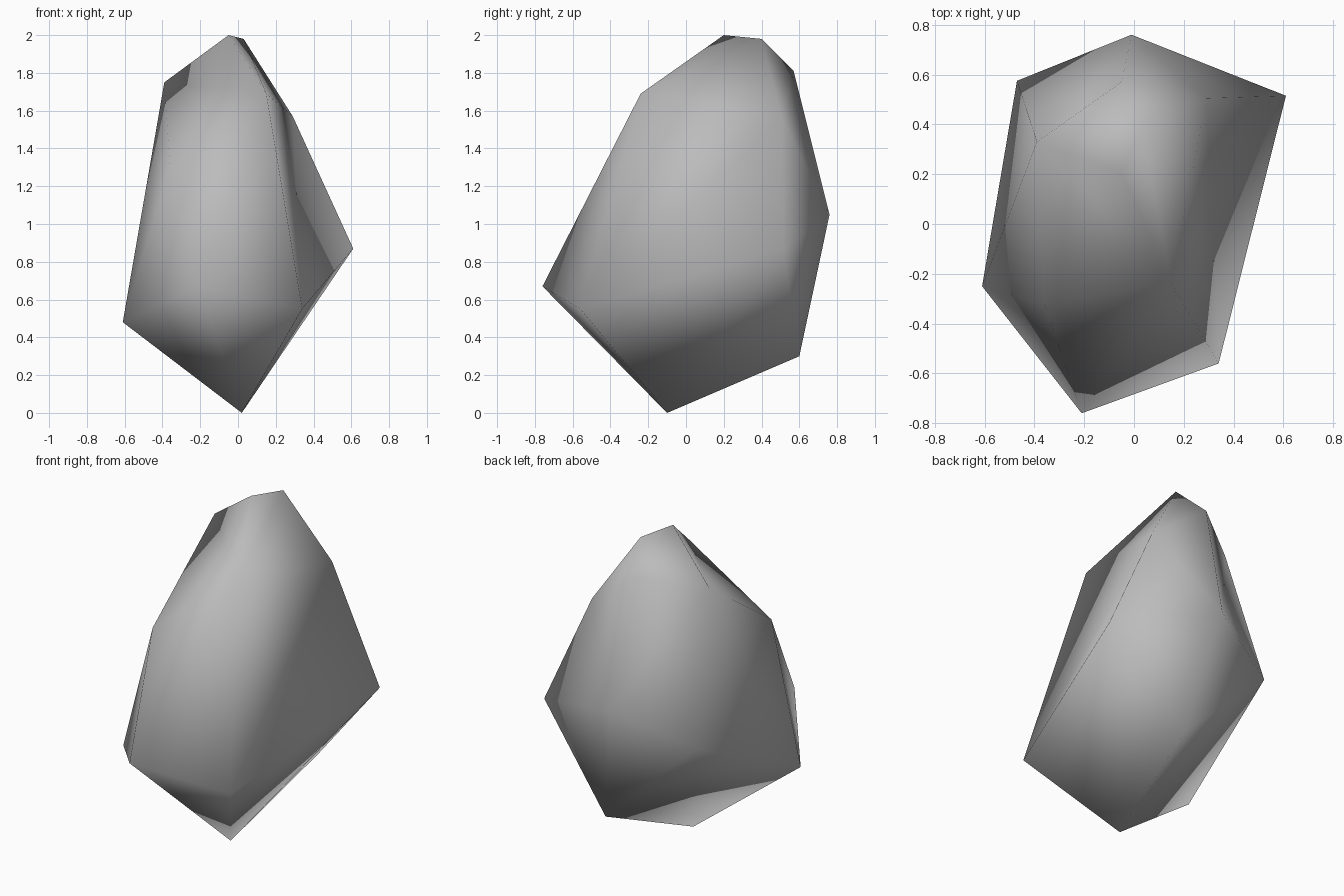
import bpy
import bmesh

cube = bpy.data.objects.get("Cube")
if cube:
    bpy.data.objects.remove(cube, do_unlink=True)

# Stone colour
stone = bpy.data.materials.new("stone_grey")
stone.use_nodes = True
grey = (0.5, 0.5, 0.5, 1.0)
stone.diffuse_color = grey
stone.node_tree.nodes["Principled BSDF"].inputs["Base Color"].default_value = grey

# Corner points of the boulder, from the peak down to the foot
corners = {
    "A": (-0.05, 0.20, 2.00), "B": (0.03, 0.40, 1.98),       # peak ridge
    "C": (-0.05, 0.57, 1.81), "D": (-0.39, 0.33, 1.75),      # back shoulder
    "I": (0.15, -0.24, 1.69), "H": (0.29, 0.505, 1.57),      # front and side shoulders
    "P": (-0.36, -0.32, 1.30), "E": (-0.01, 0.76, 1.05),     # middle
    "F": (0.61, 0.515, 0.87), "N": (-0.47, 0.575, 0.87),
    "K": (-0.21, -0.76, 0.67), "J": (0.34, -0.56, 0.55),     # lower front
    "L": (-0.61, -0.25, 0.48), "O": (0.13, 0.60, 0.30),      # lower side and back
    "M": (0.02, -0.10, 0.00),                                # foot
}

# Facets, each named by its three corners
facets = " ".join([
    "ABI AID ADC ACB BCH BHI",      # crown
    "DIP PIK KIJ DPL LPK",          # front
    "IHJ JHF",                      # left side
    "LND NED DEC CEH EFH",          # back
    "NOE OFE KJM KML JFM MFO MON MNL",  # underside
]).split()

bm = bmesh.new()
verts = {name: bm.verts.new(co) for name, co in corners.items()}
for facet in facets:
    bm.faces.new([verts[name] for name in facet]).smooth = True
bmesh.ops.recalc_face_normals(bm, faces=bm.faces[:])
mesh = bpy.data.meshes.new("boulder")
bm.to_mesh(mesh)
bm.free()
mesh.materials.append(stone)

boulder = bpy.data.objects.new("boulder", mesh)
bpy.context.collection.objects.link(boulder)
